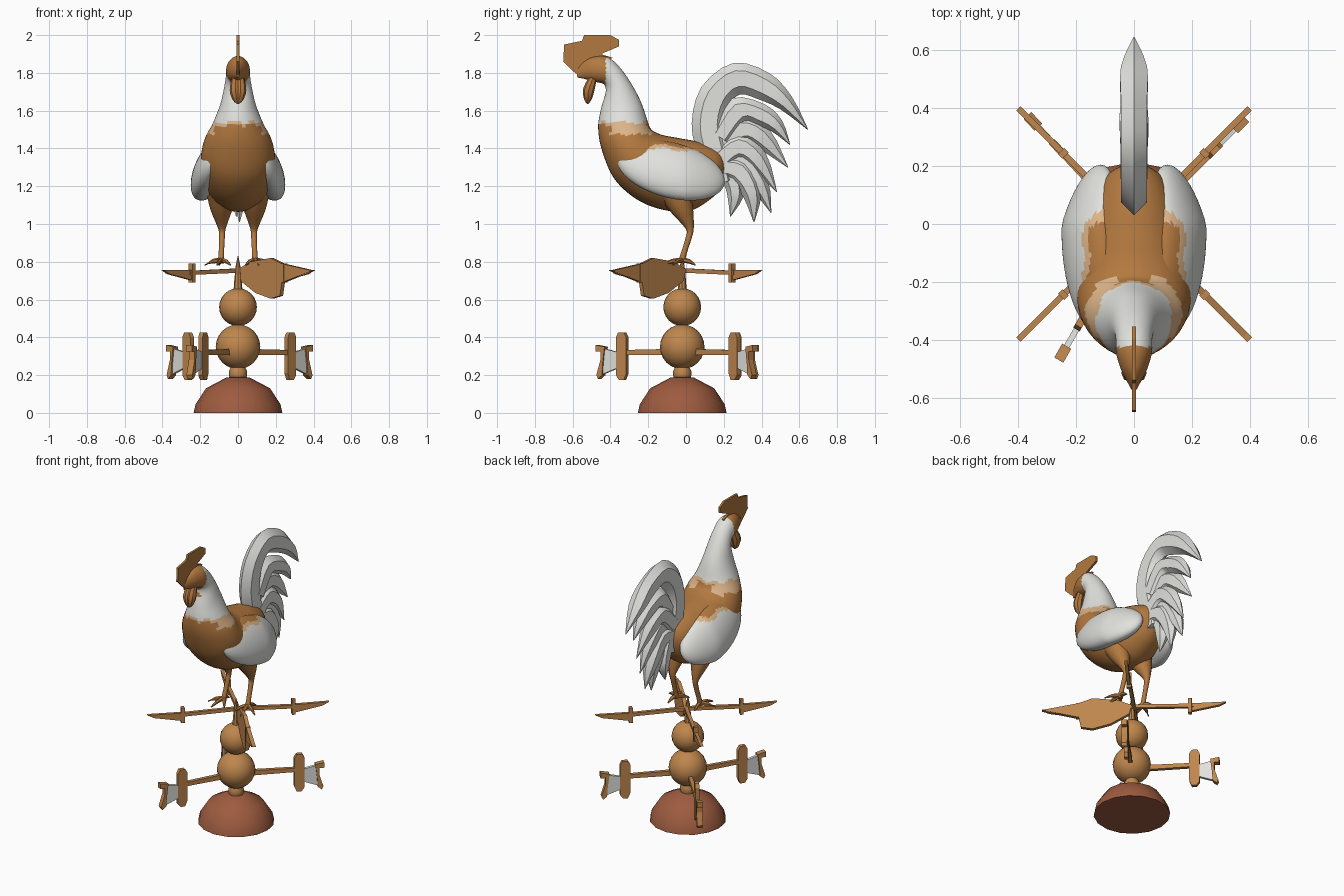
import bpy, bmesh, math
from math import pi, sin, cos, radians
from mathutils import Vector

if "Cube" in bpy.data.objects:
    bpy.data.objects.remove(bpy.data.objects["Cube"])


def material(name, r, g, b):
    m = bpy.data.materials.new(name)
    m.diffuse_color = (r, g, b, 1)
    m.use_nodes = True
    node = m.node_tree.nodes["Principled BSDF"]
    node.inputs["Base Color"].default_value = (r, g, b, 1)
    node.inputs["Roughness"].default_value = 0.8
    return m


WHITE = material("feather_white", 0.75, 0.75, 0.72)
BROWN = material("rust_brown", 0.45, 0.19, 0.05)
TAN = material("pale_tan", 0.72, 0.46, 0.25)
METAL = material("copper", 0.52, 0.24, 0.075)
RED = material("red_brown_base", 0.34, 0.105, 0.05)
X = Vector((1, 0, 0))


def finish(name, bm, mats, rule=None, angle=40):
    bmesh.ops.recalc_face_normals(bm, faces=bm.faces)
    if rule:
        for f in bm.faces:
            f.material_index = rule(f.calc_center_median())
    mesh = bpy.data.meshes.new(name)
    bm.to_mesh(mesh)
    bm.free()
    for m in mats:
        mesh.materials.append(m)
    ob = bpy.data.objects.new(name, mesh)
    bpy.context.collection.objects.link(ob)
    bpy.ops.object.select_all(action='DESELECT')
    ob.select_set(True)
    bpy.context.view_layer.objects.active = ob
    bpy.ops.object.shade_smooth_by_angle(angle=radians(angle))
    return ob


def spline(a, b, c, d, t):
    return 0.5 * (2 * b + (c - a) * t + (2 * a - 5 * b + 4 * c - d) * t * t
                  + (3 * b - a - 3 * c + d) * t ** 3)


def loft(name, rings, mats, sides=12, steps=1, rule=None, angle=40):
    """Skin a row of ellipses, each given as centre and two half axes."""
    fine = []
    last = len(rings) - 1
    for i in range(last):
        quad = [rings[max(0, min(last, i + k))] for k in (-1, 0, 1, 2)]
        for s in range(steps):
            fine.append([spline(*(q[j] for q in quad), s / steps) for j in range(3)])
    fine.append(rings[-1])
    bm = bmesh.new()
    loops = [[bm.verts.new(c + u * cos(2 * pi * k / sides) + v * sin(2 * pi * k / sides))
              for k in range(sides)] for c, u, v in fine]
    for a, b in zip(loops, loops[1:]):
        for k in range(sides):
            n = (k + 1) % sides
            bm.faces.new((a[k], a[n], b[n], b[k]))
    bm.faces.new(loops[0])
    bm.faces.new(loops[-1])
    return finish(name, bm, mats, rule, angle)


def lathe(name, profile, mat, sides=20):
    rings = [(Vector((0, -0.02, z)), Vector((r, 0, 0)), Vector((0, r, 0))) for r, z in profile]
    return loft(name, rings, [mat], sides)


def rod(name, points, mat, sides=8, steps=3):
    """Round tapering rod through (x, y, z, radius) points."""
    ps = [Vector(p[:3]) for p in points]
    rings = []
    for i, p in enumerate(ps):
        d = (ps[min(i + 1, len(ps) - 1)] - ps[max(i - 1, 0)]).normalized()
        u = d.cross(X if abs(d.x) < 0.8 else Vector((0, 1, 0))).normalized()
        rings.append((p, u * points[i][3], d.cross(u) * points[i][3]))
    return loft(name, rings, [mat], sides, steps)


def plate(name, outline, heading, mat, thick=0.02, origin=(0, 0), scale=1):
    """Upright plate: outline of (distance, height) along a compass heading."""
    d = Vector((cos(radians(heading)), sin(radians(heading)), 0))
    side = Vector((-d.y, d.x, 0)) * thick / 2
    o = Vector((origin[0], origin[1], 0))
    bm = bmesh.new()
    pair = [[bm.verts.new(o + d * s * scale + Vector((0, 0, z)) + side * k)
             for s, z in outline] for k in (-1, 1)]
    for p in pair:
        bm.faces.new(p)
    n = len(outline)
    for i in range(n):
        j = (i + 1) % n
        bm.faces.new((pair[0][i], pair[0][j], pair[1][j], pair[1][i]))
    return finish(name, bm, [mat], angle=20)


def ball(name, z, r):
    bm = bmesh.new()
    bmesh.ops.create_uvsphere(bm, u_segments=20, v_segments=12, radius=r)
    bmesh.ops.translate(bm, verts=bm.verts, vec=(0, -0.02, z))
    return finish(name, bm, [METAL])


# Stand: dome, collar, two balls and spire
lathe("base_dome", [(0.235, 0), (0.225, 0.045), (0.17, 0.13), (0.06, 0.188), (0.02, 0.19)], RED, 16)
lathe("collar", [(0.04, 0.17), (0.048, 0.2), (0.048, 0.22), (0.035, 0.25)], METAL, 12)
ball("lower_ball", 0.35, 0.118)
ball("upper_ball", 0.56, 0.1)
lathe("spire", [(0.024, 0.64), (0.02, 0.7), (0.012, 0.78), (0.002, 0.83)], METAL, 8)

# Upper crossed pointers
ROOT2 = math.sqrt(2)
for h in (45, 135, 225, 315):
    plate("pointer_rod", [(0, 0.742), (0, 0.765), (0.26, 0.752), (0.26, 0.73)], h, METAL, 0.022, scale=ROOT2)
    plate("pointer_tip", [(0.235, 0.755), (0.4, 0.757), (0.37, 0.735), (0.24, 0.7)], h, METAL, 0.02, scale=ROOT2)
    plate("pointer_clip", [(0.236, 0.69), (0.236, 0.79), (0.252, 0.79), (0.252, 0.69)], h, METAL, 0.03, scale=ROOT2)
plate("pointer_blade", [(0.01, 0.76), (0.02, 0.7), (0.1, 0.635), (0.18, 0.605), (0.23, 0.62),
                        (0.24, 0.69), (0.4, 0.753), (0.24, 0.79), (0.18, 0.82), (0.07, 0.8)],
      315, METAL, 0.024, scale=ROOT2)

# Lower direction arms with cross bars and flared ends
for h, reach in ((45, 0.39), (133, 0.385), (240, 0.365)):
    def part(name, outline, mat, thick):
        plate(name, [(reach + s, z) for s, z in outline], h, mat, thick, (0, -0.02))
    part("arm", [(-reach, 0.305), (-reach, 0.34), (0.03, 0.332), (0.03, 0.308)], METAL, 0.024)
    part("arm_crossbar", [(-0.03, 0.21), (-0.03, 0.40), (-0.015, 0.425), (0.02, 0.425),
                          (0.033, 0.40), (0.033, 0.2), (0.015, 0.175), (-0.015, 0.175)], METAL, 0.026)
    part("flare_panel", [(0.02, 0.24), (0.02, 0.32), (0.13, 0.345), (0.11, 0.27), (0.13, 0.2)], WHITE, 0.02)
    part("flare_upper", [(0.1, 0.35), (0.155, 0.36), (0.155, 0.325), (0.125, 0.325), (0.125, 0.27), (0.11, 0.27)], METAL, 0.036)
    part("flare_lower", [(0.11, 0.28), (0.125, 0.28), (0.15, 0.2), (0.14, 0.18), (0.115, 0.2)], METAL, 0.036)


# Body, neck and head: top point, bottom point (y, z) and half width
def body_colour(c):
    if c.z > 1.68 and c.y < -0.425:
        return 0
    wave = 0.008 * sin(c.x * 60 + c.y * 35)
    if c.z > 1.54 + wave:
        return 1
    if c.z > 1.525 + wave or (c.z > 1.475 + wave and -0.4 < c.y < -0.18 and abs(c.x) > 0.06):
        return 2
    return 0


SECTIONS = [
    (0.22, 1.30, 0.20, 1.22, 0.02), (0.18, 1.38, 0.14, 1.14, 0.10),
    (0.08, 1.43, 0.02, 1.07, 0.155), (-0.04, 1.455, -0.12, 1.075, 0.185),
    (-0.12, 1.47, -0.26, 1.13, 0.197), (-0.17, 1.49, -0.38, 1.24, 0.195),
    (-0.19, 1.51, -0.445, 1.39, 0.175), (-0.205, 1.55, -0.465, 1.51, 0.135),
    (-0.24, 1.65, -0.45, 1.61, 0.095), (-0.30, 1.76, -0.425, 1.70, 0.072),
    (-0.36, 1.84, -0.435, 1.74, 0.063), (-0.42, 1.885, -0.47, 1.75, 0.062),
    (-0.49, 1.885, -0.51, 1.76, 0.046), (-0.54, 1.86, -0.545, 1.77, 0.025),
    (-0.58, 1.82, -0.575, 1.775, 0.006)]
rings = []
for ty, tz, by, bz, w in SECTIONS:
    top, bottom = Vector((0, ty, tz)), Vector((0, by, bz))
    rings.append(((top + bottom) / 2, (top - bottom) / 2, X * w))
loft("body", rings, [BROWN, WHITE, TAN], 40, 6, body_colour, 60)

# Comb, beak plate and wattles
plate("comb", [(-0.645, 1.95), (-0.55, 1.97), (-0.54, 2.0), (-0.40, 2.0), (-0.355, 1.975),
               (-0.355, 1.94), (-0.45, 1.90), (-0.39, 1.88), (-0.45, 1.83), (-0.56, 1.78),
               (-0.6, 1.81), (-0.65, 1.86)], 90, BROWN, 0.014)
for s in (-1, 1):
    rod("wattle", [(s * 0.012, -0.49, 1.78, 0.02), (s * 0.014, -0.515, 1.71, 0.03),
                   (s * 0.008, -0.52, 1.66, 0.02), (0, -0.52, 1.635, 0.003)], BROWN)


# Wings: sheared half shells hugging the body
def wing_colour(c):
    wave = 0.008 * sin(c.y * 40)
    line = 1.415 - 0.08 * (c.y + 0.1)
    if c.y > 0.1 or c.z < line - 0.02 + wave:
        return 0
    return 1 if c.z > line + wave and c.y < 0.07 else 2


for s in (-1, 1):
    bm = bmesh.new()
    bmesh.ops.create_uvsphere(bm, u_segments=48, v_segments=40, radius=1)
    for v in bm.verts:
        x, y, z = v.co.x * 0.088, v.co.y * 0.285, v.co.z * 0.15
        z += 1.285 - 0.2 * y
        y -= 0.08
        x += 0.15 + 0.3 * (1.285 - z) - 0.25 * max(0, y)
        v.co = (s * x, y, z)
    finish("wing", bm, [WHITE, BROWN, TAN], wing_colour, 60)


# Tail: flattened tapering feathers as (y, z, half width) paths
def feather(name, path, thick, x=0):
    ps = [Vector((x, y, z)) for y, z, w in path]
    rings = []
    for i, p in enumerate(ps):
        d = (ps[min(i + 1, len(ps) - 1)] - ps[max(i - 1, 0)]).normalized()
        w = path[i][2]
        rings.append((p, d.cross(X) * w, X * thick * min(1, w / 0.045)))
    loft(name, rings, [WHITE], 6, 3, None, 35)


feather("sickle_feather", [(0.2, 1.22, 0.05), (0.15, 1.38, 0.085), (0.12, 1.53, 0.09),
                           (0.16, 1.68, 0.09), (0.27, 1.77, 0.085), (0.41, 1.73, 0.075),
                           (0.53, 1.64, 0.045), (0.645, 1.50, 0.002)], 0.052)
TAIL = [
    [(0.18, 1.46, 0.06), (0.28, 1.6, 0.075), (0.39, 1.58, 0.06), (0.48, 1.52, 0.04), (0.55, 1.42, 0.002)],
    [(0.18, 1.4, 0.07), (0.29, 1.5, 0.075), (0.4, 1.46, 0.06), (0.54, 1.30, 0.002)],
    [(0.18, 1.34, 0.07), (0.28, 1.41, 0.075), (0.38, 1.34, 0.055), (0.48, 1.17, 0.002)],
    [(0.18, 1.32, 0.07), (0.28, 1.34, 0.07), (0.39, 1.21, 0.05), (0.45, 1.06, 0.002)],
    [(0.18, 1.3, 0.06), (0.28, 1.28, 0.07), (0.35, 1.16, 0.05), (0.36, 1.01, 0.002)],
    [(0.2, 1.34, 0.06), (0.25, 1.22, 0.05), (0.26, 1.14, 0.04), (0.235, 1.04, 0.002)]]
for i, path in enumerate(TAIL):
    feather("tail_feather", path, 0.045, 0.008 * (-1) ** i)

# Legs and toes
for s in (-1, 1):
    rod("leg", [(s * 0.085, -0.06, 1.17, 0.085), (s * 0.088, -0.02, 1.08, 0.06),
                (s * 0.085, 0.02, 0.98, 0.022), (s * 0.085, 0.015, 0.93, 0.016),
                (s * 0.088, -0.01, 0.85, 0.015), (s * 0.09, -0.025, 0.795, 0.018)], BROWN, 10)
    for tx, ty in ((0.175, -0.07), (0.11, -0.13), (0.04, -0.09), (0.1, 0.05)):
        rod("toe", [(s * 0.09, -0.02, 0.808, 0.014),
                    (s * (0.09 + tx) / 2, (ty - 0.02) / 2, 0.803, 0.012),
                    (s * tx, ty, 0.783, 0.004)], BROWN, 6, 2)
